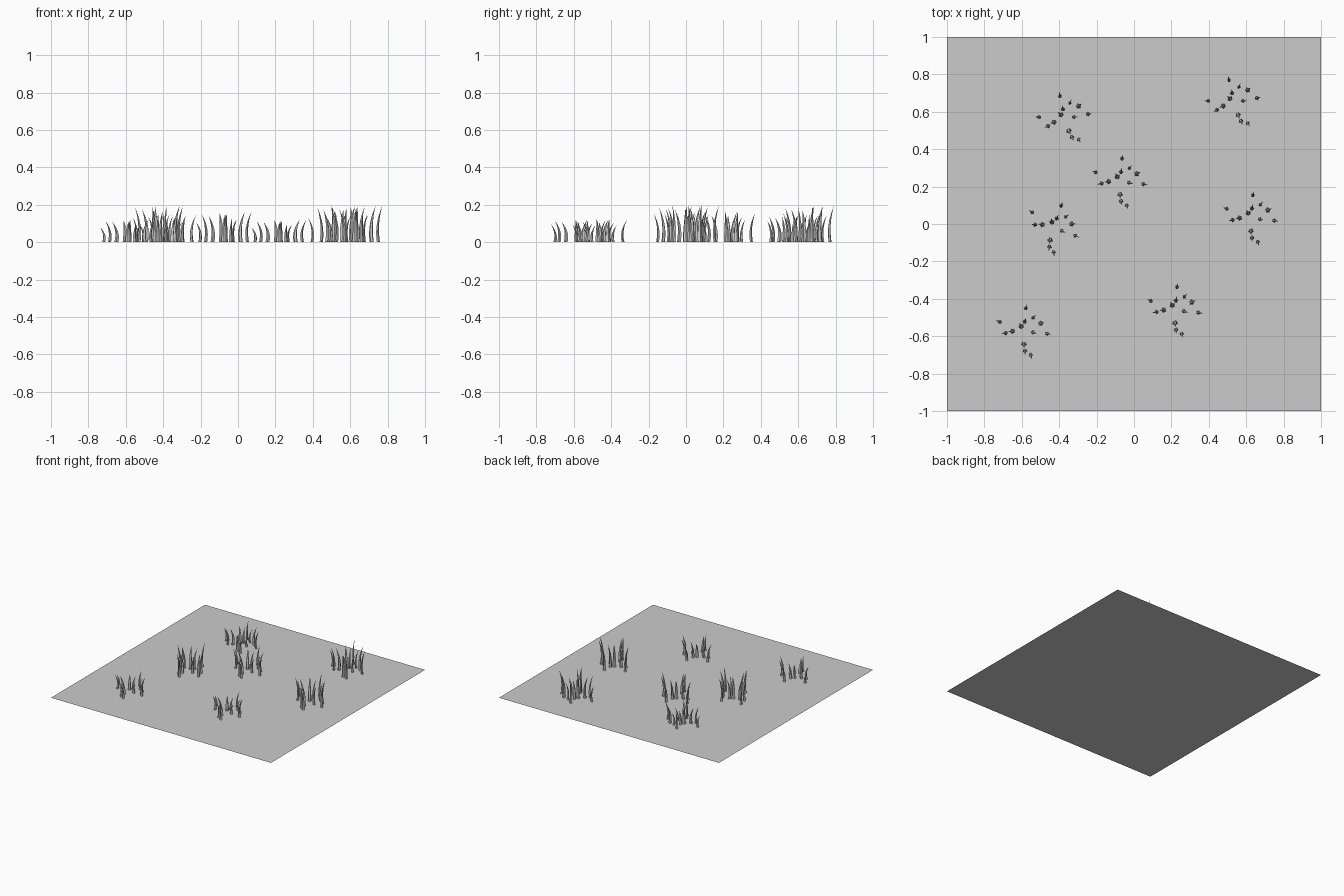
import bpy, bmesh, math
from mathutils import Vector, Matrix

if "Cube" in bpy.data.objects:
    bpy.data.objects.remove(bpy.data.objects["Cube"])

# flat ground sheet
bpy.ops.mesh.primitive_plane_add(size=2)
bpy.context.object.name = "ground_sheet"

# blade roots relative to the clump anchor: x, y, relative height, thickness
BLADES = [
    (0, 0, 1.0, .010), (-.112, -.112, .68, .010), (-.064, -.160, .95, .011),
    (-.032, -.139, .90, .014), (.005, -.100, 1.0, .014), (.016, -.070, .85, .011),
    (.053, -.037, .75, .009), (.100, -.053, 1.0, .014), (.075, -.112, .75, .010),
    (.150, -.096, 1.0, .011), (.048, -.187, .9, .014), (.064, -.220, .95, .012),
    (.100, -.232, .8, .010)]
MIDDLE = Vector((.02, -.115))
RINGS, SIDES = 7, 5


def add_blade(bm, x, y, height, thick):
    """Tapered blade that bows inward and tips outward."""
    out = (Vector((x, y)) - MIDDLE).normalized()
    side = Vector((-out.y, out.x))
    rings = []
    for i in range(RINGS):
        t = i / RINGS
        bow = -.030 * t + .052 * t * t
        r = thick * (1 - t ** 1.8)
        ring = []
        for k in range(SIDES):
            a = 2 * math.pi * k / SIDES
            p = Vector((x, y)) + out * (bow + r * .8 * math.cos(a)) + side * r * math.sin(a)
            ring.append(bm.verts.new((p.x, p.y, t * height)))
        rings.append(ring)
    tip = Vector((x, y)) + out * .022
    top = bm.verts.new((tip.x, tip.y, height))
    for k in range(SIDES):
        n = (k + 1) % SIDES
        for lo, hi in zip(rings, rings[1:]):
            bm.faces.new((lo[k], lo[n], hi[n], hi[k]))
        bm.faces.new((rings[-1][k], rings[-1][n], top))
    bm.faces.new(rings[0][::-1])


# one shared clump mesh of unit height
bm = bmesh.new()
for b in BLADES:
    add_blade(bm, *b)
clump = bpy.data.meshes.new("grass_clump")
bm.to_mesh(clump)
bm.free()

# clumps: anchor x, y, turn in degrees, height
CLUMPS = [(-.396, .684, 0, .145), (.508, .77, 0, .195), (-.064, .35, -17.5, .16),
          (-.39, .098, -32, .195), (.636, .155, -17.5, .195),
          (.23, -.337, -17.5, .12), (-.578, -.45, -17.5, .12)]
for i, (x, y, turn, h) in enumerate(CLUMPS):
    ob = bpy.data.objects.new(f"grass_clump_{i + 1}", clump)
    ob.location = (x, y, 0)
    ob.rotation_euler.z = math.radians(turn)
    ob.scale.z = h
    bpy.context.collection.objects.link(ob)
